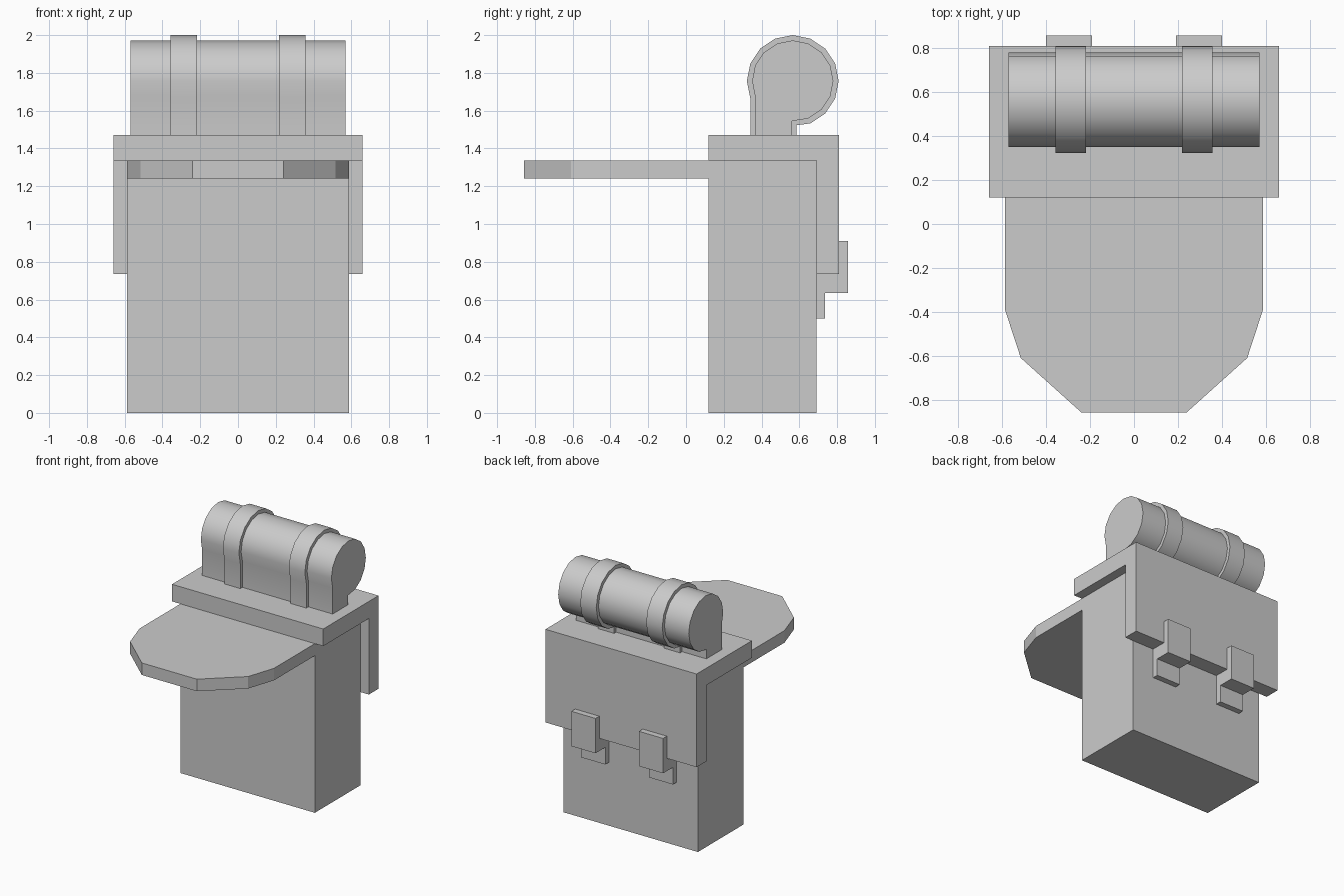
import bpy, math

if "Cube" in bpy.data.objects:
    bpy.data.objects.remove(bpy.data.objects["Cube"])

def extrude_x(name, profile, x0, x1, smooth=False):
    """Solid from a (y, z) outline stretched between x0 and x1."""
    n = len(profile)
    verts = [(x, y, z) for x in (x0, x1) for y, z in profile]
    return solid(name, verts, n, smooth)

def extrude_z(name, outline, z0, z1):
    """Solid from an (x, y) outline stretched between z0 and z1."""
    return solid(name, [(x, y, z) for z in (z0, z1) for x, y in outline], len(outline))

def solid(name, verts, n, smooth=False):
    faces = [tuple(range(n)), tuple(range(2 * n - 1, n - 1, -1))]
    faces += [(i, i + n, (i + 1) % n + n, (i + 1) % n) for i in range(n)]
    mesh = bpy.data.meshes.new(name)
    mesh.from_pydata(verts, [], faces)
    ob = bpy.data.objects.new(name, mesh)
    bpy.context.collection.objects.link(ob)
    bpy.ops.object.select_all(action='DESELECT')
    ob.select_set(True)
    bpy.context.view_layer.objects.active = ob
    bpy.ops.object.mode_set(mode='EDIT')
    bpy.ops.mesh.select_all(action='SELECT')
    bpy.ops.mesh.normals_make_consistent(inside=False)
    bpy.ops.object.mode_set(mode='OBJECT')
    if smooth:
        bpy.ops.object.shade_smooth_by_angle(angle=math.radians(40))
    return ob

def roll_profile(r, foot_y, foot_z):
    """16-sided roll whose front wall and rear underside run down to the lid."""
    cy, cz = 0.565, 1.757
    arc = [(cy + r * math.cos(math.radians(a)), cz + r * math.sin(math.radians(a)))
           for a in [202.5 - 22.5 * i for i in range(13)]]
    return [(arc[0][0], 1.47)] + arc + [(foot_y, foot_z), (foot_y, 1.47)]

# Pack body
extrude_z("pack_body", [(-0.587, 0.12), (0.587, 0.12), (0.587, 0.69), (-0.587, 0.69)], 0, 1.335)

# Lid folding down over the back
extrude_x("lid_flap", [(0.12, 1.335), (0.12, 1.47), (0.81, 1.47), (0.81, 0.735),
                       (0.69, 0.735), (0.69, 1.335)], -0.66, 0.66)

# Flat tapered panel at the front
half = [(0.587, 0.12), (0.587, -0.39), (0.515, -0.61), (0.24, -0.857)]
extrude_z("front_panel", half + [(-x, y) for x, y in reversed(half)], 1.24, 1.335)

# Bedroll and its two straps
extrude_x("bedroll", roll_profile(0.215, 0.56, 1.545), -0.57, 0.57, True)
for s, side in ((-1, "left"), (1, "right")):
    extrude_x(side + "_roll_strap", roll_profile(0.243, 0.585, 1.523),
              s * 0.288 - 0.07, s * 0.288 + 0.07, True)
    # Stepped buckle hooking the flap to the body
    extrude_x(side + "_buckle", [(0.69, 0.5), (0.735, 0.5), (0.735, 0.635), (0.857, 0.635),
                                 (0.857, 0.91), (0.81, 0.91), (0.81, 0.735), (0.69, 0.735)],
              s * 0.295 - 0.105, s * 0.295 + 0.105)
